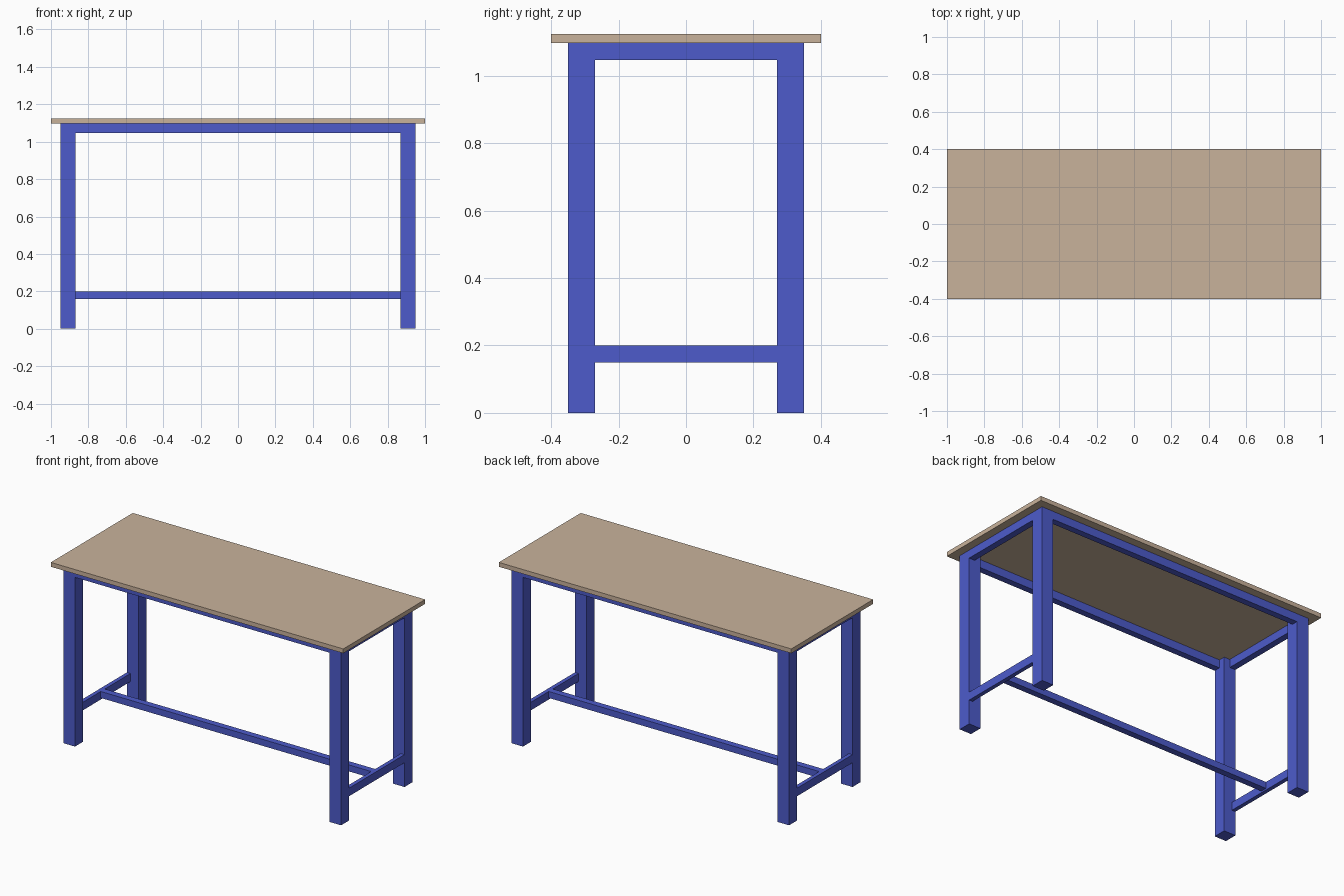
import bpy

cube = bpy.data.objects.get("Cube")
if cube:
    bpy.data.objects.remove(cube, do_unlink=True)


def material(name, rgb):
    mat = bpy.data.materials.new(name)
    mat.use_nodes = True
    colour = (*rgb, 1.0)
    mat.diffuse_color = colour
    mat.node_tree.nodes["Principled BSDF"].inputs["Base Color"].default_value = colour
    return mat


def box(name, x, y, z, mat):
    """Box spanning the (low, high) pair given on each axis."""
    spans = (x, y, z)
    bpy.ops.mesh.primitive_cube_add(size=1, location=[(a + b) / 2 for a, b in spans])
    obj = bpy.context.object
    obj.name = name
    obj.scale = [abs(b - a) for a, b in spans]
    bpy.ops.object.transform_apply(location=False, rotation=False, scale=True)
    obj.data.materials.append(mat)
    return obj


blue = material("blue_paint", (0.074, 0.105, 0.597))
tan = material("tan_board", (0.584, 0.448, 0.33))

TOP, UNDER = 1.123, 1.096        # table top faces
OUT_X, OUT_Y, LEG = 0.95, 0.35, 0.08
IN_X, IN_Y = OUT_X - LEG, OUT_Y - LEG
APRON, RAIL, BAR = 0.04, 0.025, 0.04
apron_z = (UNDER - 0.05, UNDER)

box("table_top", (-1, 1), (-0.4, 0.4), (UNDER, TOP), tan)

# Legs
for sx, side in ((1, "left"), (-1, "right")):
    for sy, end in ((-1, "front"), (1, "back")):
        box(f"{end}_{side}_leg", (sx * IN_X, sx * OUT_X), (sy * IN_Y, sy * OUT_Y),
            (0, UNDER), blue)

# Long aprons under the top
for sy, end in ((-1, "front"), (1, "back")):
    box(f"{end}_apron", (-IN_X, IN_X), (sy * (OUT_Y - APRON), sy * OUT_Y), apron_z, blue)

# Side aprons and low side rails
for sx, side in ((1, "left"), (-1, "right")):
    box(f"{side}_apron", (sx * (OUT_X - APRON), sx * OUT_X), (-IN_Y, IN_Y), apron_z, blue)
    box(f"{side}_rail", (sx * (OUT_X - RAIL), sx * OUT_X), (-IN_Y, IN_Y), (0.15, 0.2), blue)

# Long centre stretcher between the side rails
box("centre_stretcher", (RAIL - OUT_X, OUT_X - RAIL), (-BAR / 2, BAR / 2),
    (0.2 - BAR, 0.2), blue)
